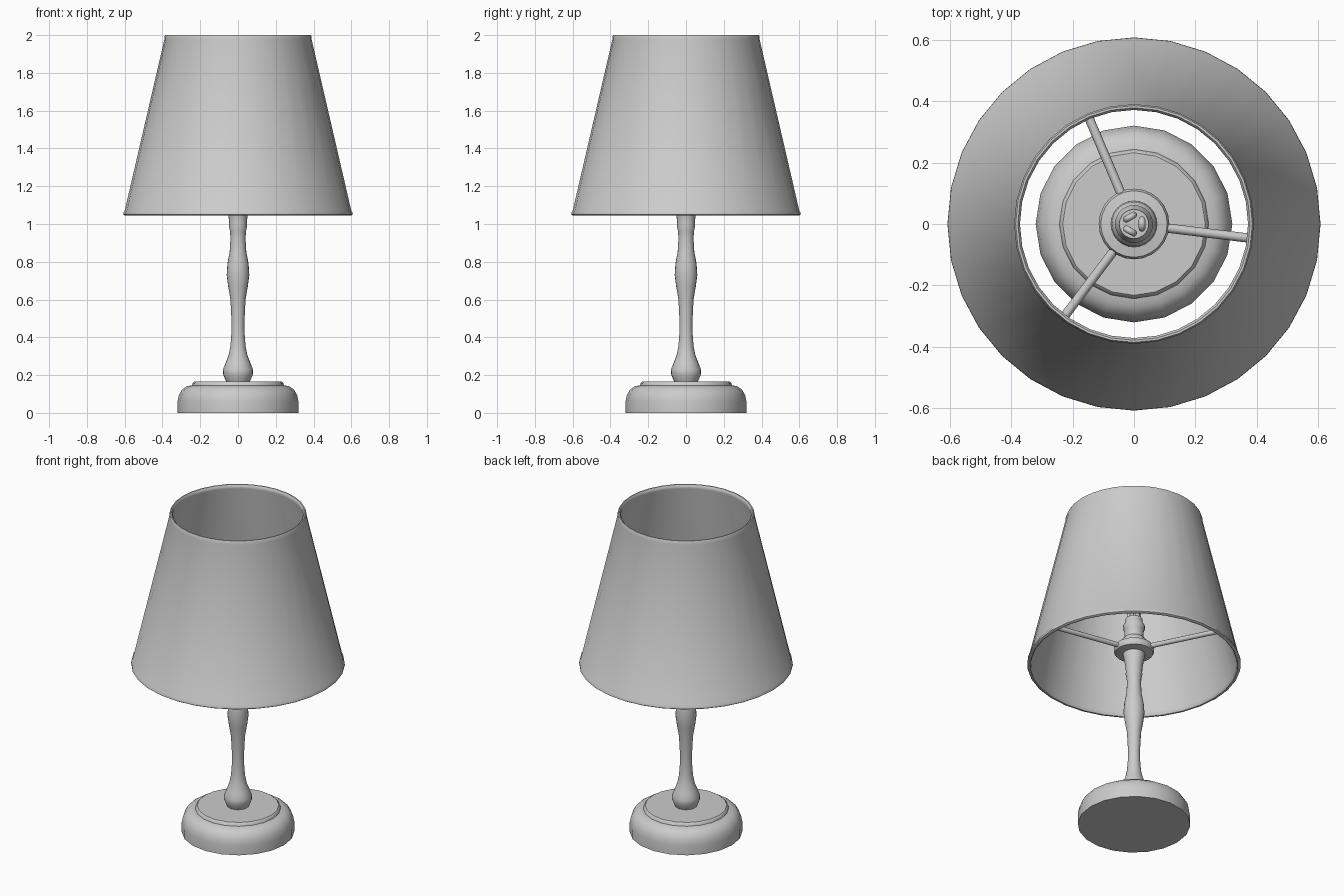
import bpy, bmesh, math
from mathutils import Vector

if "Cube" in bpy.data.objects:
    bpy.data.objects.remove(bpy.data.objects["Cube"])


def finish(name, bm, angle=35):
    bmesh.ops.remove_doubles(bm, verts=bm.verts, dist=1e-5)
    bmesh.ops.recalc_face_normals(bm, faces=bm.faces)
    mesh = bpy.data.meshes.new(name)
    bm.to_mesh(mesh)
    bm.free()
    ob = bpy.data.objects.new(name, mesh)
    bpy.context.collection.objects.link(ob)
    bpy.ops.object.select_all(action='DESELECT')
    ob.select_set(True)
    bpy.context.view_layer.objects.active = ob
    bpy.ops.object.shade_smooth_by_angle(angle=math.radians(angle))
    return ob


def lathe(name, profile, sides, closed=False, angle=35):
    """Revolve (radius, z) points about z; open profiles get end caps."""
    bm = bmesh.new()
    rings = []
    for r, z in profile:
        rings.append([bm.verts.new((r * math.cos(math.tau * i / sides),
                                    r * math.sin(math.tau * i / sides), z))
                      for i in range(sides)])
    pairs = list(zip(rings, rings[1:]))
    if closed:
        pairs.append((rings[-1], rings[0]))
    else:
        bm.faces.new(rings[0])
        bm.faces.new(rings[-1])
    for a, b in pairs:
        for i in range(sides):
            j = (i + 1) % sides
            bm.faces.new((a[i], a[j], b[j], b[i]))
    return finish(name, bm, angle)


def tube(name, points, radius, sides=10):
    """Round tube swept along a path."""
    cu = bpy.data.curves.new(name, 'CURVE')
    cu.dimensions = '3D'
    cu.bevel_depth = radius
    cu.bevel_resolution = (sides - 4) // 2
    cu.use_fill_caps = True
    sp = cu.splines.new('POLY')
    sp.points.add(len(points) - 1)
    for p, co in zip(sp.points, points):
        p.co = (*co, 1)
    tmp = bpy.data.objects.new(name + "_path", cu)
    bpy.context.collection.objects.link(tmp)
    bpy.context.view_layer.update()
    mesh = bpy.data.meshes.new_from_object(
        tmp.evaluated_get(bpy.context.evaluated_depsgraph_get()))
    bm = bmesh.new()
    bm.from_mesh(mesh)
    bpy.data.objects.remove(tmp)
    bpy.data.meshes.remove(mesh)
    return finish(name, bm, 50)


# Round base with a raised step on top
lathe("base", [(0.32, 0), (0.32, 0.06), (0.313, 0.095), (0.295, 0.125),
               (0.27, 0.141), (0.243, 0.146), (0.24, 0.158), (0.232, 0.165)],
      20, angle=40)

# Turned column
lathe("stem", [(0.06, 0.16), (0.07, 0.182), (0.08, 0.208), (0.079, 0.23),
               (0.066, 0.265), (0.05, 0.305), (0.04, 0.355), (0.035, 0.42),
               (0.034, 0.48), (0.04, 0.6), (0.052, 0.67), (0.06, 0.73),
               (0.056, 0.79), (0.044, 0.855), (0.04, 0.92), (0.042, 0.96),
               (0.048, 0.985), (0.046, 1.0), (0.05, 1.04), (0.064, 1.12)], 20)

# Collar that carries the shade, and the bulb socket above it
lathe("collar", [(0.07, 1.115), (0.108, 1.122), (0.115, 1.135), (0.115, 1.152),
                 (0.108, 1.165), (0.075, 1.17), (0.072, 1.2), (0.06, 1.215)], 24)
lathe("socket", [(0.055, 1.21), (0.055, 1.27), (0.062, 1.28), (0.062, 1.30),
                 (0.05, 1.32), (0.048, 1.345)], 20)

# Lamp shade: thin tapered shell with a rolled rim at both ends
lathe("shade", [(0.600, 1.045), (0.607, 1.05), (0.606, 1.062), (0.600, 1.070),
                (0.390, 1.976), (0.390, 1.990), (0.385, 2.0),
                (0.378, 2.0), (0.371, 1.992), (0.372, 1.976),
                (0.582, 1.070), (0.584, 1.052), (0.590, 1.045)],
      32, closed=True, angle=45)

# Three arms from the collar to the shade
for i in range(3):
    a = math.radians(-7 + 120 * i)
    d = Vector((math.cos(a), math.sin(a), 0))
    tube(f"shade_arm_{i + 1}", [d * 0.09 + Vector((0, 0, 1.145)),
                                d * 0.575 + Vector((0, 0, 1.125))], 0.015)

# Bulb: three upright U-shaped tubes
for i in range(3):
    a = math.tau * i / 3
    d = Vector((math.cos(a), math.sin(a), 0))
    t = Vector((-d.y, d.x, 0))
    c = d * 0.026
    path = [c + t * 0.014 + Vector((0, 0, 1.33))]
    path += [c + t * 0.014 * math.cos(math.pi * k / 8)
             + Vector((0, 0, 1.58 + 0.014 * math.sin(math.pi * k / 8)))
             for k in range(9)]
    path.append(c - t * 0.014 + Vector((0, 0, 1.33)))
    tube(f"bulb_tube_{i + 1}", path, 0.011)
